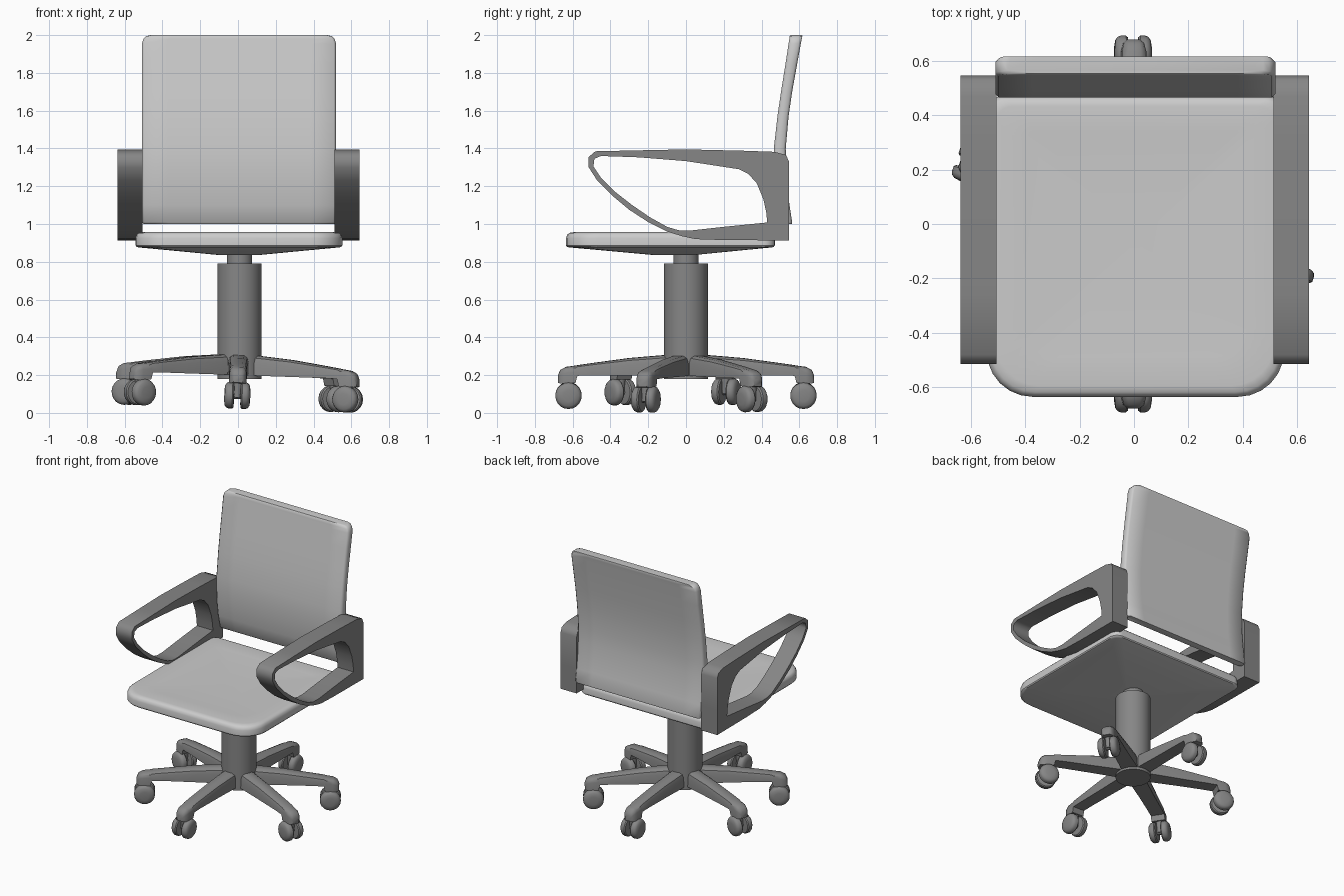
import bpy, bmesh, math
from mathutils import Matrix

if "Cube" in bpy.data.objects:
    bpy.data.objects.remove(bpy.data.objects["Cube"])

CX = 0.005  # chair body sits a touch right of centre


def grey(name, v):
    m = bpy.data.materials.new(name)
    m.diffuse_color = (v, v, v, 1)
    m.use_nodes = True
    m.node_tree.nodes["Principled BSDF"].inputs["Base Color"].default_value = m.diffuse_color
    return m


FABRIC = grey("mid_grey", 0.52)
PLASTIC = grey("dark_grey", 0.24)


def finish(name, bm, mat=None, angle=35, material=PLASTIC):
    bmesh.ops.recalc_face_normals(bm, faces=bm.faces[:])
    if mat:
        bm.transform(mat)
    me = bpy.data.meshes.new(name)
    bm.to_mesh(me)
    bm.free()
    me.materials.append(material)
    ob = bpy.data.objects.new(name, me)
    bpy.context.scene.collection.objects.link(ob)
    bpy.ops.object.select_all(action='DESELECT')
    ob.select_set(True)
    bpy.context.view_layer.objects.active = ob
    bpy.ops.object.shade_smooth_by_angle(angle=math.radians(angle))
    return ob


def loft(name, rings, mat=None, closed=False, angle=35, material=PLASTIC):
    """Skin equal-length rings of points; cap the ends unless closed on itself."""
    bm = bmesh.new()
    vs = [[bm.verts.new(p) for p in r] for r in rings]
    n = len(vs[0])
    pairs = list(zip(vs, vs[1:])) + ([(vs[-1], vs[0])] if closed else [])
    for a, b in pairs:
        for i in range(n):
            j = (i + 1) % n
            bm.faces.new((a[i], a[j], b[j], b[i]))
    if not closed:
        bm.faces.new(vs[0])
        bm.faces.new(vs[-1])
    return finish(name, bm, mat, angle, material)


def circle(r, z, n=24):
    return [(r * math.cos(2 * math.pi * i / n), r * math.sin(2 * math.pi * i / n), z) for i in range(n)]


def lathe(name, profile, mat=None, n=24):
    return loft(name, [circle(r, z, n) for r, z in profile], mat, angle=40)


# Seat: rounded outline, pillow edge, shallow pyramid underneath
def seat_outline():
    pts = []
    corners = [(1, 0.47, 0.06, 0), (-1, 0.47, 0.06, 90), (-1, -0.635, 0.17, 180), (1, -0.635, 0.17, 270)]
    for sx, y, r, a0 in corners:
        cx, cy = sx * (0.547 - r), y - math.copysign(r, y)
        for k in range(7):
            a = math.radians(a0 + 15 * k)
            pts.append((cx + r * math.cos(a), cy + r * math.sin(a)))
    return pts


def seat_ring(s, z):
    return [(CX + x * s, -0.06 + (y + 0.06) * s, z) for x, y in seat_outline()]


loft("seat", [seat_ring(s, z) for s, z in [
    (0.04, 0.835), (0.2, 0.836), (0.6, 0.857), (0.97, 0.876), (0.99, 0.879), (1.0, 0.886), (1.0, 0.925),
    (0.99, 0.943), (0.97, 0.953), (0.93, 0.957), (0.75, 0.952), (0.4, 0.947), (0.05, 0.946)]],
    material=FABRIC)


# Backrest: stack of sections (z, front y, back y, half width)
def back_ring(z, f, b, w):
    e = 0.012
    xs = [(w - e) * (-1 + k / 4) for k in range(9)]
    front = [(CX + x, f, z) for x in xs]
    rear = [(CX + x, b, z) for x in reversed(xs)]
    return (front + [(CX + w, f + e, z), (CX + w, b - e, z)]
            + rear + [(CX - w, b - e, z), (CX - w, f + e, z)])


loft("backrest", [back_ring(*s) for s in [
    (1.0, 0.510, 0.560, 0.505), (1.01, 0.502, 0.562, 0.512), (1.1, 0.483, 0.548, 0.514),
    (1.2, 0.469, 0.536, 0.514), (1.3, 0.464, 0.530, 0.514), (1.4, 0.465, 0.528, 0.514),
    (1.57, 0.484, 0.543, 0.514), (1.7, 0.503, 0.562, 0.514), (1.85, 0.527, 0.589, 0.514),
    (1.955, 0.543, 0.608, 0.514), (1.98, 0.547, 0.613, 0.506), (1.994, 0.549, 0.616, 0.492),
    (2.0, 0.553, 0.615, 0.47)]], angle=50, material=FABRIC)

# Armrests: looped side profile, outer and inner points in pairs (y, z)
ARM = [
    (-.515, 1.30, -.490, 1.305), (-.515, 1.355, -.485, 1.345), (-.48, 1.385, -.45, 1.36),
    (-.25, 1.39, -.25, 1.353), (0, 1.395, 0, 1.333), (.3, 1.388, .28, 1.29),
    (.47, 1.382, .33, 1.265), (.53, 1.365, .375, 1.215), (.545, 1.33, .41, 1.13),
    (.545, 1.1, .425, 1.06), (.545, .913, .43, 1.008), (.2, .915, .2, .985),
    (.05, .92, .02, .965), (-.02, .935, -.04, .967), (-.1, .96, -.1, .985),
    (-.2, 1.01, -.19, 1.035), (-.3, 1.075, -.285, 1.10), (-.39, 1.15, -.375, 1.17),
    (-.47, 1.23, -.45, 1.245)]
for side, label in ((-1, "left"), (1, "right")):
    x0, x1 = side * 0.509, side * 0.64
    rings = [[(x0, a, b), (x1, a, b), (x1, c, d), (x0, c, d)] for a, b, c, d in ARM]
    loft("armrest_" + label, rings, Matrix.Translation((0.003, 0, 0)), closed=True, angle=60)

# Gas lift column
shift = Matrix.Translation((CX + 0.003, 0, 0))
lathe("column", [(0.117, 0.18), (0.117, 0.79)], shift, 32)
lathe("column_neck", [(0.067, 0.77), (0.067, 0.85)], shift, 32)

# Star base: six legs with twin-wheel casters, tilted slightly down to +x
TILT = (Matrix.Translation((0, 0, 0.2)) @ Matrix.Rotation(math.radians(2), 4, 'Y')
        @ Matrix.Translation((0, 0, -0.2)))
LEG = [(0.0, .20, .308, .05), (0.12, .20, .305, .055), (0.3, .20, .29, .05), (0.5, .20, .263, .047),
       (0.575, .198, .252, .047), (0.585, .16, .25, .047), (0.635, .157, .243, .046),
       (0.665, .157, .228, .038), (0.678, .16, .20, .024)]


def leg_ring(r, zb, zt, w):
    h = zt - zb
    half = [(w, zb), (w * .97, zt - h * .35), (w * .85, zt - h * .12), (w * .5, zt)]
    return [(r, y, z) for y, z in half] + [(r, -y, z) for y, z in reversed(half)]


WHEEL = [(.045, .017), (.064, .019), (.070, .026), (.070, .046), (.065, .057), (.054, .065), (.03, .069)]
for i, ang in enumerate((90, 34, -20, -90, 214, 160), 1):
    m = TILT @ Matrix.Rotation(math.radians(ang), 4, 'Z')
    loft(f"base_leg_{i}", [leg_ring(*s) for s in LEG], m, angle=40)
    hub = m @ Matrix.Translation((0.622, 0, 0.092))
    lathe(f"caster_stem_{i}", [(.022, -.01), (.024, .03), (.03, .08)], hub, 12)
    for side, label in ((1, "a"), (-1, "b")):
        turn = Matrix.Rotation(-side * math.pi / 2, 4, 'X')
        lathe(f"caster_wheel_{i}{label}", WHEEL, hub @ turn, 20)
    axle = hub @ Matrix.Rotation(math.pi / 2, 4, 'X')
    lathe(f"caster_axle_{i}", [(.018, -.03), (.018, .03)], axle, 12)
